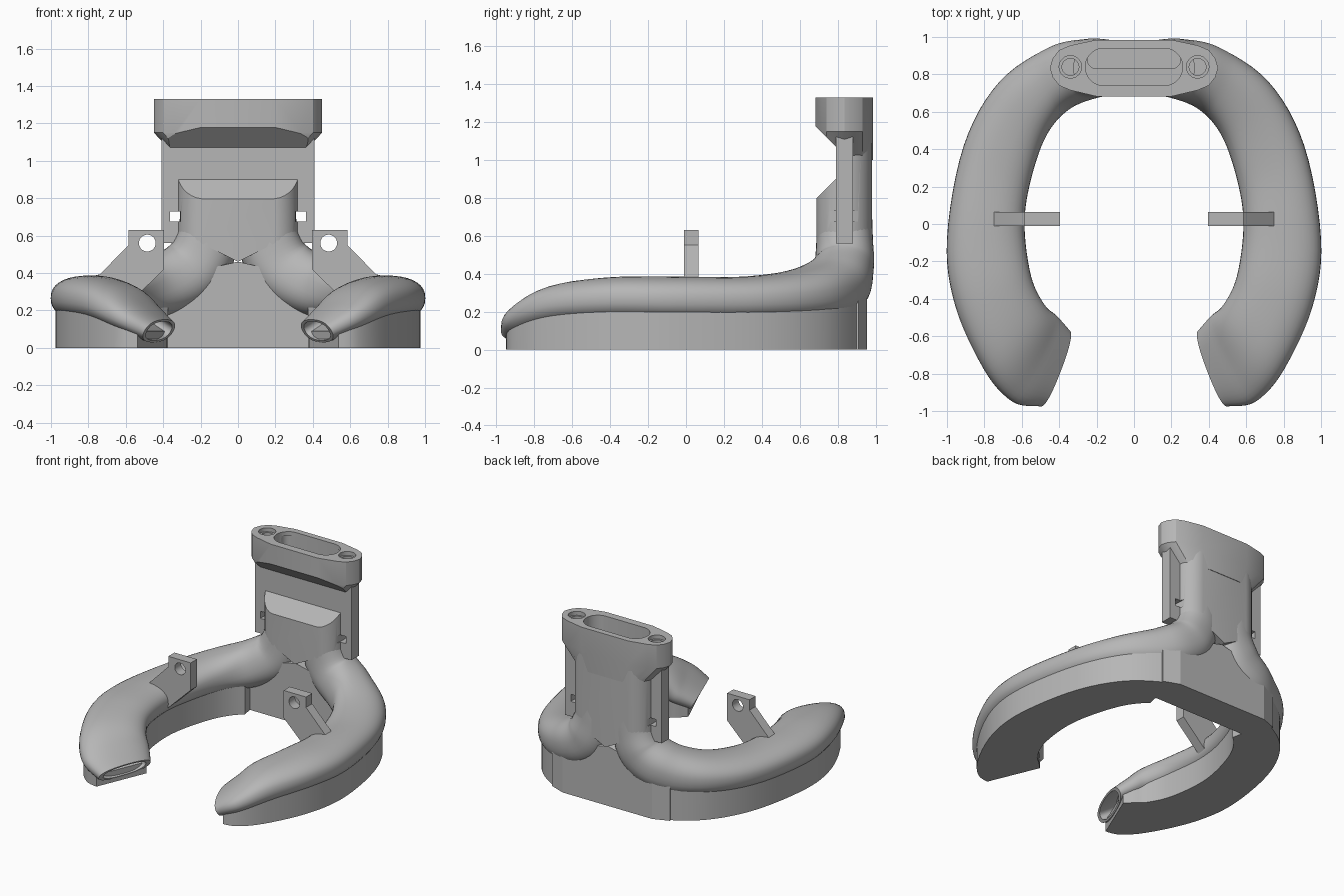
import bpy, bmesh, math
from mathutils import Vector

if "Cube" in bpy.data.objects:
    bpy.data.objects.remove(bpy.data.objects["Cube"], do_unlink=True)

grey = bpy.data.materials.new("plain grey")
grey.use_nodes = True
COLOUR = (0.47, 0.47, 0.47, 1)
grey.diffuse_color = COLOUR
grey.node_tree.nodes["Principled BSDF"].inputs["Base Color"].default_value = COLOUR


def loft(name, rings):
    """Skin a list of equal point rings and cap both ends."""
    bm = bmesh.new()
    loops = [[bm.verts.new(p) for p in ring] for ring in rings]
    n = len(loops[0])
    for lower, upper in zip(loops, loops[1:]):
        for i in range(n):
            j = (i + 1) % n
            bm.faces.new((lower[i], lower[j], upper[j], upper[i]))
    bm.faces.new(loops[0][::-1])
    bm.faces.new(loops[-1])
    bmesh.ops.recalc_face_normals(bm, faces=bm.faces)
    mesh = bpy.data.meshes.new(name)
    bm.to_mesh(mesh)
    bm.free()
    obj = bpy.data.objects.new(name, mesh)
    bpy.context.collection.objects.link(obj)
    mesh.materials.append(grey)
    return obj


def prism_z(name, outline, z0, z1):
    return loft(name, [[(x, y, z) for x, y in outline] for z in (z0, z1)])


def prism_y(name, outline, y0, y1):
    return loft(name, [[(x, y, z) for x, z in outline] for y in (y0, y1)])


def prism_x(name, outline, x0, x1):
    return loft(name, [[(x, y, z) for y, z in outline] for x in (x0, x1)])


def rect(x0, x1, y0, y1):
    return [(x0, y0), (x1, y0), (x1, y1), (x0, y1)]


def rounded(cx, cy, hx, hy, r, steps=8):
    """Rounded rectangle outline; a circle when hx = hy = r."""
    pts = []
    for q, (sx, sy) in enumerate(((1, 1), (-1, 1), (-1, -1), (1, -1))):
        for k in range(steps):
            a = (q + (k + 0.5) / steps) * math.pi / 2
            pts.append((cx + sx * (hx - r) + r * math.cos(a),
                        cy + sy * (hy - r) + r * math.sin(a)))
    return pts


def activate(obj):
    bpy.ops.object.select_all(action='DESELECT')
    obj.select_set(True)
    bpy.context.view_layer.objects.active = obj


def cut(obj, cutters):
    activate(obj)
    for c in cutters:
        m = obj.modifiers.new("cut", 'BOOLEAN')
        m.operation, m.solver, m.object = 'DIFFERENCE', 'EXACT', c
        bpy.ops.object.modifier_apply(modifier=m.name)


def mirror(obj):
    activate(obj)
    m = obj.modifiers.new("mirror", 'MIRROR')
    m.use_mirror_merge = False
    bpy.ops.object.modifier_apply(modifier=m.name)


def smooth(obj, degrees=35):
    activate(obj)
    bpy.ops.object.shade_smooth_by_angle(angle=math.radians(degrees))


# Duct stations from neck to nozzle: inner edge, outer edge, half thickness
KEYS = [
    ((.155, .688, .74), (.155, .98, .74), .155),
    ((.16, .688, .59), (.16, .985, .59), .165),
    ((.24, .67, .43), (.23, .99, .43), .175),
    ((.37, .6, .335), (.44, .95, .33), .165),
    ((.48, .45, .29), (.72, .76, .285), .135),
    ((.56, .2, .265), (.91, .42, .265), .12),
    ((.585, -.02, .265), (1, -.08, .265), .12),
    ((.55, -.28, .255), (.955, -.44, .27), .12),
    ((.48, -.43, .21), (.8, -.78, .245), .115),
    ((.415, -.49, .15), (.65, -.95, .165), .092),
    ((.345, -.57, .09), (.5, -.975, .09), .07),
]


def spline(values, t):
    i = min(int(t), len(values) - 2)
    f = t - i
    p0, p1, p2, p3 = (values[max(0, min(len(values) - 1, i + k))] for k in (-1, 0, 1, 2))
    return (p1 * 2 + (p2 - p0) * f + (p0 * 2 - p1 * 5 + p2 * 4 - p3) * f ** 2
            + (p1 * 3 - p0 - p2 * 3 + p3) * f ** 3) * 0.5


INNER = [Vector(k[0]) for k in KEYS]
OUTER = [Vector(k[1]) for k in KEYS]
THICK = [k[2] for k in KEYS]
LAST = len(KEYS) - 1


def station(t):
    return spline(INNER, t), spline(OUTER, t), spline(THICK, t)


def duct_ring(t, scale=1.0, sides=36):
    i, o, thick = station(t)
    before, after = station(max(0, t - .1)), station(min(LAST, t + .1))
    tangent = after[0] + after[1] - before[0] - before[1]
    a = (o - i) / 2
    b = a.cross(tangent).normalized() * thick
    ring = []
    for k in range(sides):
        c, s = math.cos(math.tau * k / sides), math.sin(math.tau * k / sides)
        u = math.copysign(abs(c) ** .85, c) * scale
        v = math.copysign(abs(s) ** .85, s) * scale
        ring.append((i + o) / 2 + a * u + b * v)
    return ring


# Curved air ducts with hollow nozzles
STEPS = 6
rings = [duct_ring(k / STEPS) for k in range(LAST * STEPS + 1)]
rings += [duct_ring(LAST, .82), duct_ring(LAST - .4, .75), duct_ring(LAST - .9, .7)]
ducts = loft("air_ducts", rings)
mirror(ducts)
smooth(ducts, 45)

# Skirt beneath the ducts, down to the floor
rings = []
for k in range(41):
    i, o, thick = station(3 + k * 6.6 / 40)
    p, q = i.lerp(o, .06), i.lerp(o, .94)
    top = (i.z + o.z) / 2 - thick * .3
    rings.append([(p.x, p.y, 0), (q.x, q.y, 0), (q.x, q.y, top), (p.x, p.y, top)])
skirt = loft("base_skirt", rings)
mirror(skirt)
smooth(skirt)

# Back wall between the ducts
gable = [(-.5, 0), (.5, 0), (.5, .36), (0, .46), (-.5, .36)]
loft("back_wall", [[(x * s, y, z) for x, z in gable]
                   for y, s in ((.7, .9), (.91, 1), (.955, .76))])

# Cutters for the neck
notch = prism_x("notch_cutter", [(.6, .71), (.79, .9), (.79, 1.07), (.6, 1.26)], -1, 1)
fork = prism_y("fork_cutter", [(-.5, .3), (.5, .3), (.5, .71), (0, .46), (-.5, .71)], .5, 1.2)
mouth = prism_z("mouth_cutter", rounded(0, .84, .26, .1, .099), 1.19, 1.5)
throat = prism_z("throat_cutter", rounded(0, .885, .25, .055, .05), .76, 1.3)
screws = [prism_z("screw_cutter", rounded(s * .34, .84, r, r, r), z, 1.5)
          for s in (-1, 1) for r, z in ((.06, 1.3), (.045, 1.17))]
slots = [prism_y("slot_cutter", rect(s * .335 - .028, s * .335 + .028, .675, .73), .5, 1.2)
         for s in (-1, 1)]

# Neck column, forked at the bottom where the ducts part
neck = prism_z("neck_column", rounded(0, .834, .325, .148, .145), .4, 1.2)
cut(neck, [fork, notch, throat, mouth] + slots)
smooth(neck)

# Side flanges with square slots
flange = prism_z("side_flanges", rect(-.41, .41, .79, .88), .56, 1.15)
cut(flange, [throat] + slots)

# Mounting head, flared out from the neck
half = [(.2, .682), (.34, .715), (.4, .74), (.435, .785), (.45, .835),
        (.435, .885), (.4, .93), (.34, .955), (.2, .985)]
outline = half + [(-x, y) for x, y in reversed(half)]
head = loft("mounting_head", [[(x * s, y, z) for x, y in outline]
                              for z, s in ((1, .68), (1.15, 1), (1.33, 1))])
cut(head, [notch, mouth, throat] + screws)
smooth(head, 25)

# Support brackets with round holes
bracket = prism_y("support_brackets", [(.395, .63), (.585, .63), (.585, .55), (.77, .36),
                                       (.6, .22), (.395, .42)], -.01, .065)
hole = prism_y("hole_cutter", rounded(.485, .56, .045, .045, .045, 6), -.2, .2)
cut(bracket, [hole])
mirror(bracket)
smooth(bracket)

for c in [notch, fork, mouth, throat, hole] + screws + slots:
    bpy.data.objects.remove(c, do_unlink=True)
